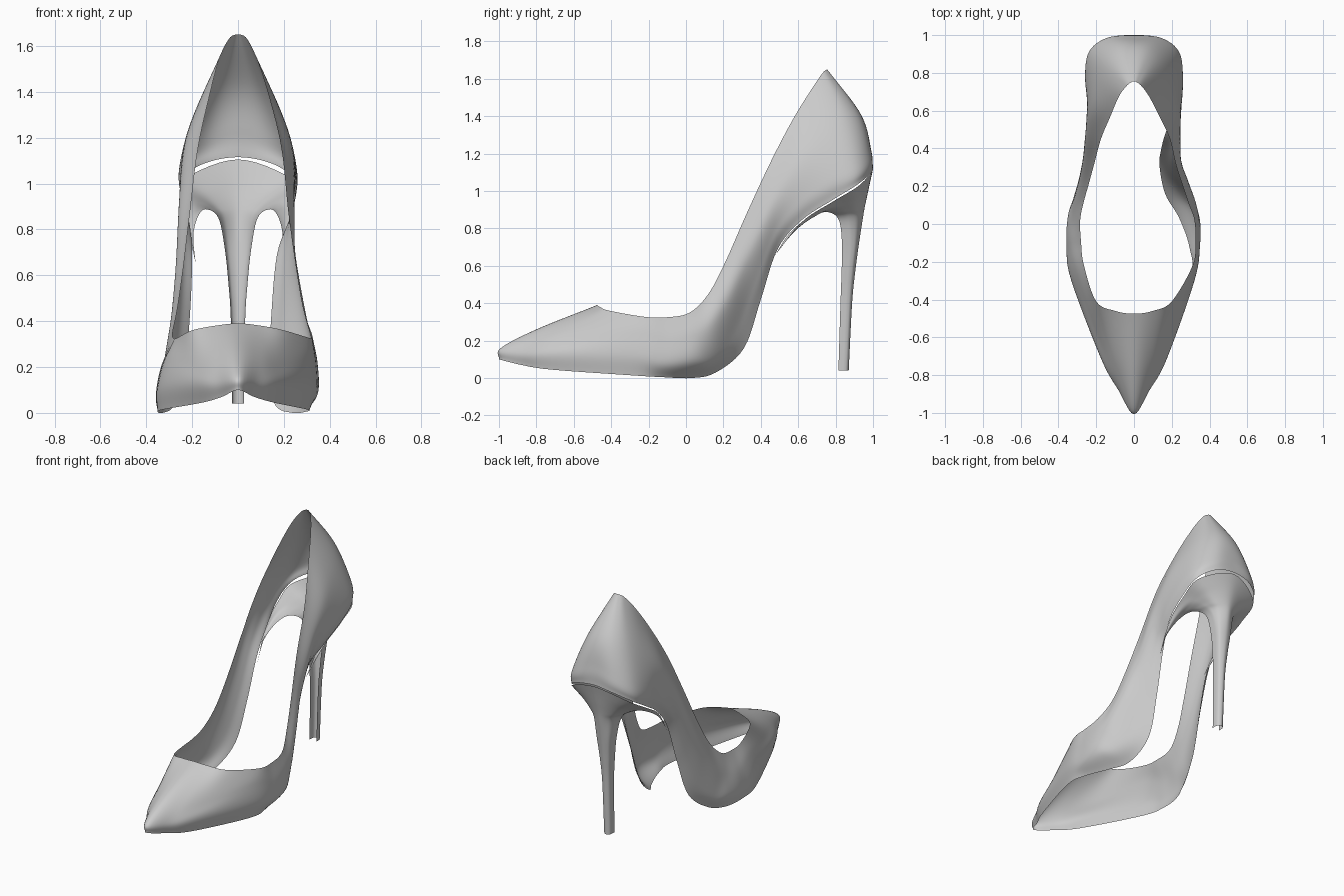
import bpy
from mathutils import Vector


def spline(pts, n, closed=False):
    """Catmull-Rom curve through pts, n steps per span."""
    p = [Vector(q) for q in pts]
    if closed:
        p = [p[-1]] + p + p[:2]
    else:
        p = [2 * p[0] - p[1]] + p + [2 * p[-1] - p[-2]]
    out = []
    for a, b, c, d in zip(p, p[1:], p[2:], p[3:]):
        for k in range(n):
            t = k / n
            out.append(0.5 * (2 * b + (c - a) * t + (2 * a - 5 * b + 4 * c - d) * t * t
                              + (3 * b - a - 3 * c + d) * t ** 3))
    if not closed:
        out.append(p[-2])
    return out


def loft(name, rows, n_around, n_up, closed):
    """Smooth sheet through section curves listed bottom to top."""
    curves = [spline(r, n_around, closed) for r in rows]
    cols = [spline(c, n_up) for c in zip(*curves)]
    h, m = len(cols[0]), len(cols)
    faces = []
    for i in range(m if closed else m - 1):
        a, b = i * h, (i + 1) % m * h
        faces += [(a + j, b + j, b + j + 1, a + j + 1) for j in range(h - 1)]
    me = bpy.data.meshes.new(name)
    me.from_pydata([v for c in cols for v in c], [], faces)
    me.polygons.foreach_set("use_smooth", [True] * len(faces))
    ob = bpy.data.objects.new(name, me)
    bpy.context.collection.objects.link(ob)
    return ob


# Upper: four lines running from toe along the +x side to the back of the heel
bottom = [(0, -1, .10), (.07, -.88, .07), (.155, -.72, .045), (.30, -.30, .015),
          (.295, -.13, .005), (.24, .03, 0), (.165, .16, .03), (.135, .31, .16),
          (.145, .40, .42), (.17, .49, .69), (.225, .62, .845), (.248, .78, .95),
          (.235, .91, 1.03), (.14, .985, 1.09), (0, 1, 1.115)]
low = [(0, -.99, .16), (.085, -.87, .14), (.175, -.71, .13), (.32, -.30, .12),
       (.345, -.12, .08), (.335, .04, .09), (.27, .15, .11), (.20, .27, .25),
       (.195, .37, .50), (.215, .48, .78), (.25, .62, .95), (.257, .78, 1.06),
       (.23, .91, 1.12), (.135, .98, 1.18), (0, .99, 1.22)]
high = [(0, -.8, .26), (.10, -.73, .235), (.19, -.59, .21), (.315, -.27, .24),
        (.345, -.10, .20), (.345, .02, .22), (.325, .12, .27), (.285, .23, .43),
        (.25, .335, .66), (.245, .46, .93), (.235, .60, 1.15), (.205, .74, 1.27),
        (.155, .85, 1.36), (.085, .915, 1.40), (0, .935, 1.41)]
top = [(0, -.475, .39), (.10, -.46, .38), (.20, -.41, .36), (.31, -.22, .327),
       (.325, -.10, .325), (.32, .02, .35), (.285, .12, .45), (.255, .21, .62),
       (.22, .32, .87), (.19, .45, 1.15), (.135, .57, 1.38), (.08, .675, 1.55),
       (.04, .73, 1.63), (.015, .75, 1.648), (0, .755, 1.65)]
# half-widths on the straighter -x side: bottom, low, high, top
other_side = {3: (.325, .33, .30, .265), 4: (.35, .357, .335, .28),
              5: (.33, .35, .325, .285), 6: (.28, .315, .315, .265),
              7: (.235, .275, .29, .24), 8: (.21, .25, .27, .21),
              9: (.20, .24, .255, .175), 10: (.215, .245, .235, .125)}


def full_loop(line, k):
    left = []
    for i in range(len(line) - 2, 0, -1):
        x, y, z = line[i]
        left.append((-other_side[i][k] if i in other_side else -x, y, z))
    return line + left


loft("upper", [full_loop(l, k) for k, l in enumerate((bottom, low, high, top))], 6, 8, True)


# Heel: open-fronted sections, from the seat under the upper down to the thin stem
def stem(w, front, back, z):
    d = back - front
    return [(w, front, z), (w, front + .3 * d, z), (.95 * w, front + .6 * d, z),
            (.7 * w, front + .85 * d, z), (0, back, z)]


sections = [
    stem(.026, .815, .87, .04), stem(.031, .826, .888, .40),
    stem(.042, .832, .905, .57), stem(.058, .834, .925, .72),
    [(.085, .815, .85), (.085, .845, .85), (.08, .88, .85), (.055, .92, .85), (0, .945, .85)],
    [(.14, .745, .888), (.135, .80, .89), (.12, .86, .895), (.085, .92, .90), (0, .955, .91)],
    [(.175, .65, .855), (.18, .74, .89), (.17, .83, .92), (.13, .92, .95), (0, .97, .98)],
    [(.195, .55, .77), (.215, .68, .86), (.21, .80, .93), (.18, .92, .99), (0, .985, 1.05)],
    [(.185, .475, .655), (.226, .62, .835), (.245, .78, .94), (.225, .92, 1.025), (0, .998, 1.105)],
]
loft("heel", [s + [(-x, y, z) for x, y, z in s[-2::-1]] for s in sections], 6, 6, False)
